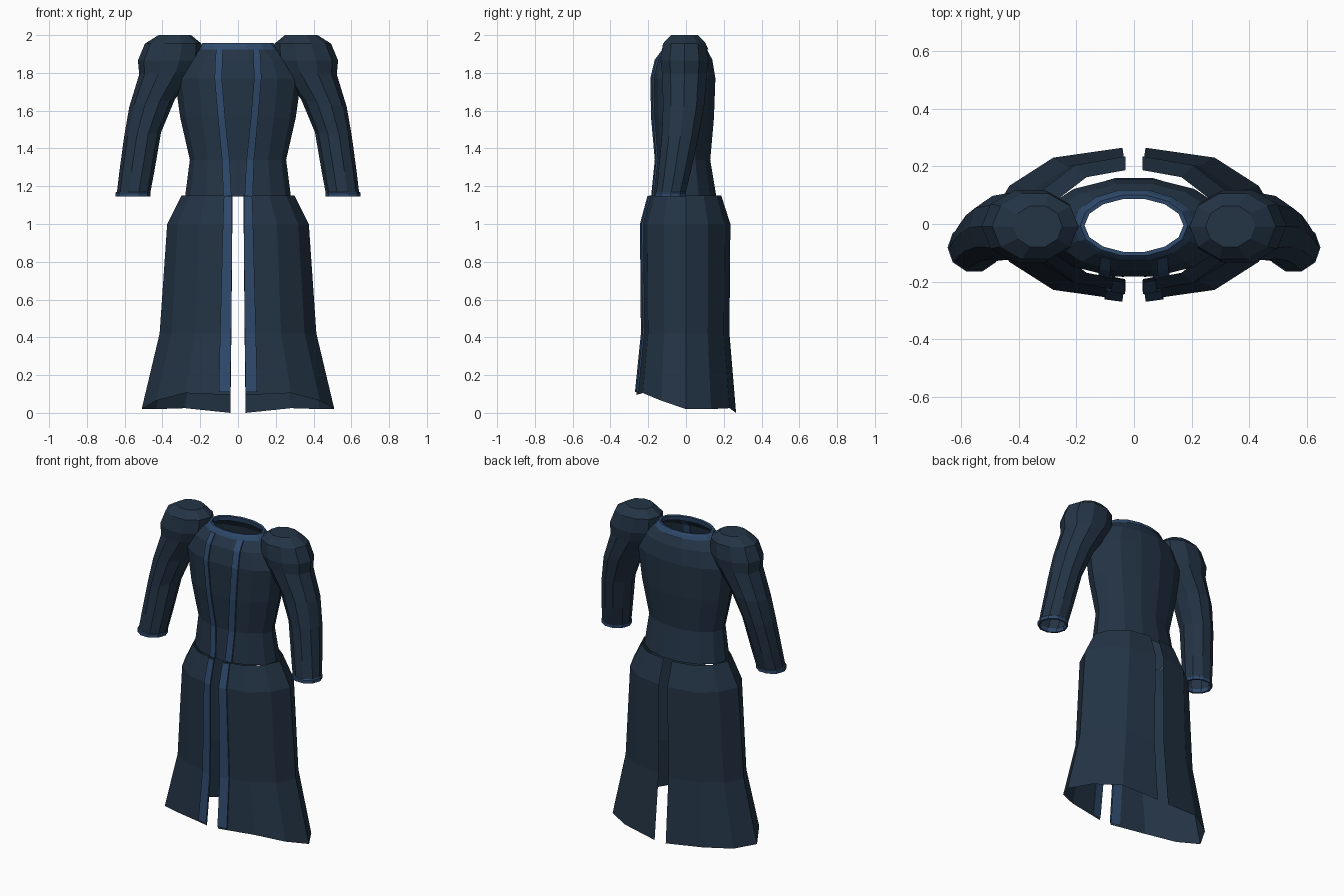
import bpy, bmesh
from math import sin, cos, pi
from mathutils import Vector
from mathutils.bvhtree import BVHTree

if "Cube" in bpy.data.objects:
    bpy.data.objects.remove(bpy.data.objects["Cube"])


def material(name, rgb):
    m = bpy.data.materials.new(name)
    m.diffuse_color = (*rgb, 1)
    m.use_nodes = True
    m.node_tree.nodes["Principled BSDF"].inputs["Base Color"].default_value = m.diffuse_color
    return m


CLOTH = material("dark_cloth", (0.017, 0.034, 0.060))
TRIM = material("blue_trim", (0.028, 0.068, 0.150))


def loft(name, rings, mat, closed=True, cap=False, flip=False):
    """Skin a list of point rings with flat quads."""
    bm = bmesh.new()
    rows = [[bm.verts.new(p) for p in r] for r in rings]
    n = len(rows[0])
    for a, b in zip(rows, rows[1:]):
        for i in range(n if closed else n - 1):
            j = (i + 1) % n
            bm.faces.new((a[i], a[j], b[j], b[i]))
    if cap:
        bm.faces.new(rows[-1])
    if flip:
        bmesh.ops.reverse_faces(bm, faces=bm.faces)
    me = bpy.data.meshes.new(name)
    bm.to_mesh(me)
    tree = BVHTree.FromBMesh(bm)
    bm.free()
    me.materials.append(mat)
    ob = bpy.data.objects.new(name, me)
    bpy.context.collection.objects.link(ob)
    return tree


def ellipse(c, rx, ry, n, tilt=0.0):
    """Ring around c; tilt drops the outer (+x) side."""
    return [Vector((c[0] + rx * cos(t) * cos(tilt), c[1] + ry * sin(t),
                    c[2] - rx * cos(t) * sin(tilt)))
            for t in (2 * pi * i / n for i in range(n))]


def mirror(rings, s):
    return [[Vector((s * p[0], p[1], p[2])) for p in r] for r in rings]


def strip(name, tree, path, s, lift=0.009):
    """Raised trim band: path rows are (z, inner x, outer x) on the front."""
    rings = []
    for z, x0, x1 in path:
        hits = []
        for x in (x0, x1):
            p = tree.ray_cast(Vector((s * x, -1, z)), Vector((0, 1, 0)))[0]
            hits.append(p)
        a, b = hits
        up = Vector((0, -lift, 0))
        dn = Vector((0, 0.004, 0))
        rings.append([a + dn, a + up, b + up, b + dn])
    loft(name, rings, TRIM, flip=s < 0)


# Bodice: z, half width, front y, back y
torso = [(1.145, .28, -.18, .165), (1.34, .255, -.16, .132), (1.56, .305, -.18, .152),
         (1.77, .335, -.187, .16), (1.87, .29, -.165, .143), (1.945, .185, -.112, .102)]
body = loft("bodice", [ellipse((0, (f + b) / 2, z), w, (b - f) / 2, 14)
                       for z, w, f, b in torso], CLOTH)

# Collar band around the neck
loft("collar_trim", [ellipse((0, -.005, z), w, d, 14) for z, w, d in
                     [(1.925, .212, .127), (1.945, .197, .117), (1.957, .187, .108),
                      (1.955, .172, .094), (1.925, .178, .099)]], TRIM)

# Sleeve rings: centre, x radius, y radius, tilt
sleeve = [((.555, -.082, 1.15), .088, .081, 0), ((.535, -.06, 1.28), .094, .09, .08),
          ((.505, -.03, 1.475), .098, .103, .10), ((.455, -.012, 1.64), .122, .115, .16),
          ((.375, -.008, 1.80), .148, .125, .05), ((.362, -.008, 1.865), .168, .133, 0),
          ((.343, -.008, 1.955), .150, .120, 0), ((.335, -.008, 2.0), .086, .075, 0)]
cuff = [(.088, 1.17), (.093, 1.165), (.093, 1.145), (.081, 1.145), (.081, 1.17)]

# Skirt: z, inner x, half width, front y, back y
skirt = [(1.15, .03, .30, -.195, .187), (1.0, .03, .375, -.235, .235),
         (.42, .035, .415, -.23, .23), (0, .04, .51, -.263, .265)]
section = [(0, 1), (.55, .87), (.85, .5), (1, 0), (.85, -.5), (.55, -.87), (0, -1)]
hem = [.095, .105, .065, .02, .02, .025, 0]

for s, side in ((1, "right"), (-1, "left")):
    loft(f"{side}_sleeve", mirror([ellipse(c, a, b, 10, t) for c, a, b, t in sleeve], s),
         CLOTH, cap=True, flip=s < 0)
    loft(f"{side}_cuff_trim",
         mirror([ellipse((.555, -.082, z), r, r * .93, 10) for r, z in cuff], s),
         TRIM, flip=s > 0)

    rings = []
    for z, x0, w, f, b in skirt:
        rings.append([(max(x0, w * u), -v * b if v < 0 else v * f, z or h)
                      for (u, v), h in zip(section, hem)])
    panel = loft(f"{side}_skirt_panel", mirror(rings, s), CLOTH, closed=False, flip=s > 0)

    # Front trim bands on bodice and skirt
    strip(f"{side}_bodice_trim", body,
          [(1.15, .035, .078), (1.34, .045, .085), (1.56, .068, .106), (1.77, .085, .124),
           (1.87, .082, .120), (1.925, .080, .116)], s)
    strip(f"{side}_skirt_trim", panel,
          [(1.148, .031, .075), (1.0, .031, .08), (.42, .036, .095), (.11, .041, .102)], s)
